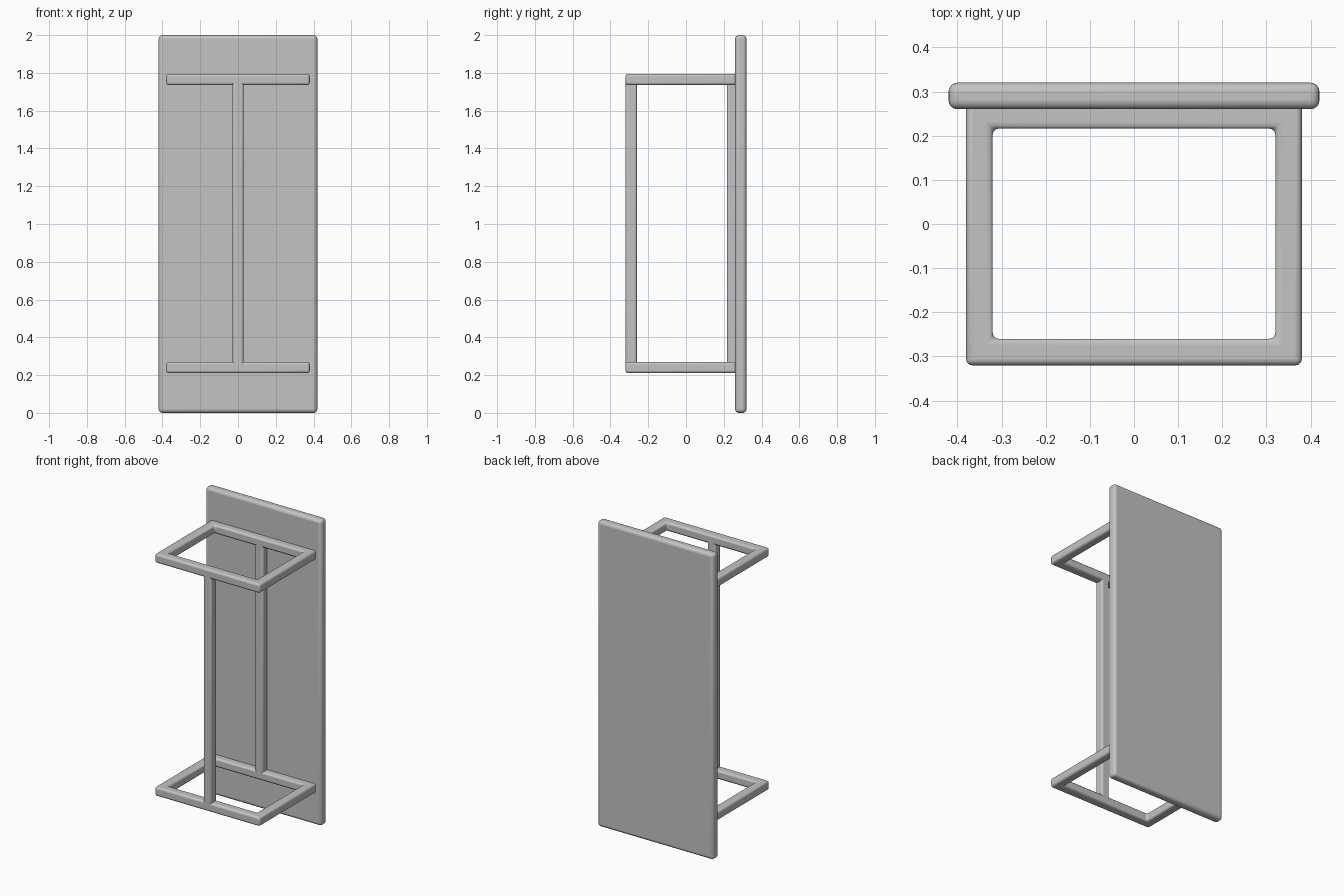
import bpy, bmesh, math

cube = bpy.data.objects.get("Cube")
if cube:
    bpy.data.objects.remove(cube, do_unlink=True)

# Single grey material
grey = bpy.data.materials.new("plain_grey")
grey.use_nodes = True
colour = (0.55, 0.55, 0.55, 1)
grey.diffuse_color = colour
bsdf = grey.node_tree.nodes["Principled BSDF"]
bsdf.inputs["Base Color"].default_value = colour
bsdf.inputs["Roughness"].default_value = 0.6


def finish(name, bm, bevel):
    """Turn a bmesh into an object with rounded edges and smooth shading."""
    bmesh.ops.recalc_face_normals(bm, faces=bm.faces)
    mesh = bpy.data.meshes.new(name)
    bm.to_mesh(mesh)
    bm.free()
    mesh.materials.append(grey)
    obj = bpy.data.objects.new(name, mesh)
    bpy.context.collection.objects.link(obj)
    mod = obj.modifiers.new("rounded_edges", 'BEVEL')
    mod.width = bevel
    mod.segments = 4
    mod.limit_method = 'ANGLE'
    bpy.ops.object.select_all(action='DESELECT')
    obj.select_set(True)
    bpy.context.view_layer.objects.active = obj
    bpy.ops.object.shade_smooth_by_angle(angle=math.radians(35))
    return obj


def box(name, lo, hi, bevel):
    bm = bmesh.new()
    bmesh.ops.create_cube(bm, size=1)
    for v in bm.verts:
        v.co = [(a + b) / 2 + c * (b - a) for a, b, c in zip(lo, hi, v.co)]
    return finish(name, bm, bevel)


def rect_frame(name, x, y0, y1, z0, z1, bar, bevel):
    """Closed rectangular loop of square bar, lying flat."""
    bm = bmesh.new()

    def loop(inset, z):
        a, b, c = x - inset, y0 + inset, y1 - inset
        return [bm.verts.new((px, py, z)) for px, py in ((-a, b), (a, b), (a, c), (-a, c))]

    rings = [loop(0, z0), loop(0, z1), loop(bar, z1), loop(bar, z0)]
    for r in range(4):
        p, q = rings[r], rings[(r + 1) % 4]
        for i in range(4):
            j = (i + 1) % 4
            bm.faces.new((p[i], p[j], q[j], q[i]))
    return finish(name, bm, bevel)


# Tall back board
box("back_panel", (-0.42, 0.26, 0), (0.42, 0.32, 2), 0.02)

# Two horizontal frames meeting the board
for name, z in (("lower_frame", 0.24), ("upper_frame", 1.765)):
    rect_frame(name, 0.38, -0.32, 0.276, z - 0.03, z + 0.03, 0.06, 0.014)

# Upright posts joining the frames at front and rear
for name, y in (("front_post", -0.29), ("rear_post", 0.246)):
    box(name, (-0.029, y - 0.03, 0.23), (0.029, y + 0.03, 1.775), 0.012)
